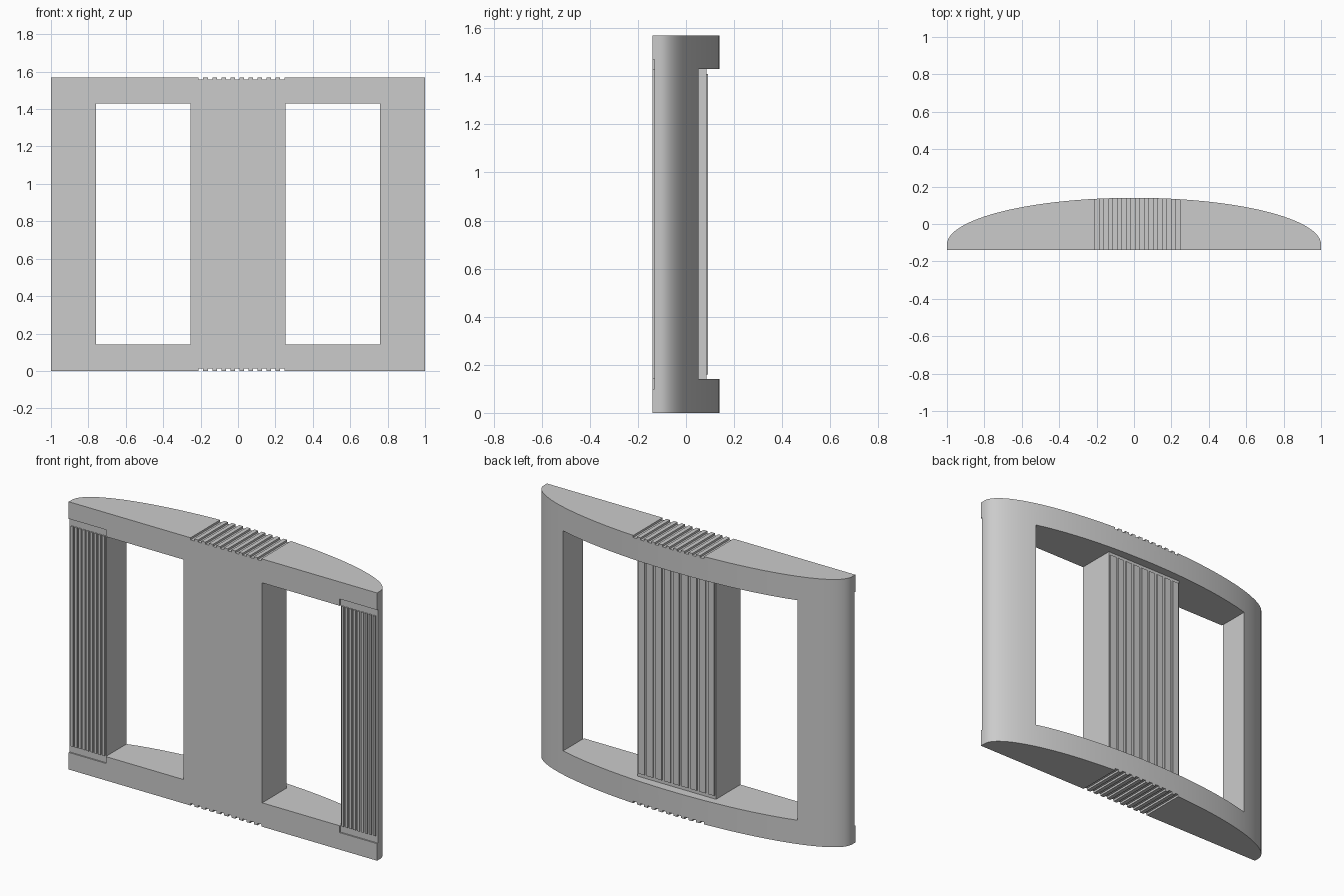
import bpy, bmesh, math

cube = bpy.data.objects.get("Cube")
if cube:
    bpy.data.objects.remove(cube, do_unlink=True)

HEIGHT = 1.57
BACK, FRONT = 0.14, -0.14
RAIL = 0.14          # rail height
WINDOW = 0.76        # outer edge of the openings
BAR = 0.255          # half width of the centre bar
BAR_BACK = 0.086

grey = bpy.data.materials.new("plain grey")
grey.use_nodes = True
grey.diffuse_color = (0.6, 0.6, 0.6, 1)
grey.node_tree.nodes["Principled BSDF"].inputs["Base Color"].default_value = (0.6, 0.6, 0.6, 1)


def make_object(name, bm):
    bmesh.ops.recalc_face_normals(bm, faces=bm.faces)
    mesh = bpy.data.meshes.new(name)
    bm.to_mesh(mesh)
    bm.free()
    mesh.materials.append(grey)
    obj = bpy.data.objects.new(name, mesh)
    bpy.context.collection.objects.link(obj)
    return obj


def prism(name, outline, z0, z1):
    """Extrude an xy outline from z0 to z1."""
    bm = bmesh.new()
    face = bm.faces.new([bm.verts.new((x, y, z0)) for x, y in outline])
    top = bmesh.ops.extrude_face_region(bm, geom=[face])["geom"]
    verts = [v for v in top if isinstance(v, bmesh.types.BMVert)]
    bmesh.ops.translate(bm, verts=verts, vec=(0, 0, z1 - z0))
    return make_object(name, bm)


def boxes(name, spans):
    """Several boxes in one mesh, each given as x, y and z ranges."""
    bm = bmesh.new()
    for ranges in spans:
        verts = bmesh.ops.create_cube(bm, size=1)["verts"]
        for v in verts:
            v.co = [(a + b) / 2 + c * (b - a) for c, (a, b) in zip(v.co, ranges)]
    return make_object(name, bm)


def activate(obj):
    bpy.ops.object.select_all(action="DESELECT")
    obj.select_set(True)
    bpy.context.view_layer.objects.active = obj


def cut(obj, cutter):
    mod = obj.modifiers.new("cut", "BOOLEAN")
    mod.operation = "DIFFERENCE"
    mod.solver = "EXACT"
    mod.object = cutter
    activate(obj)
    bpy.ops.object.modifier_apply(modifier=mod.name)
    bpy.data.objects.remove(cutter, do_unlink=True)


# Buckle body: flat front, bowed back
STEPS = 64
SHOULDER = -0.11
arc = [(math.cos(math.pi * i / STEPS),
        SHOULDER + (BACK - SHOULDER) * math.sin(math.pi * i / STEPS))
       for i in range(STEPS + 1)]
body = prism("buckle_frame", [(-1, FRONT), (1, FRONT)] + arc, 0, HEIGHT)

# Both strap openings, joined behind the set-back centre bar
half = [(WINDOW, 0.5), (WINDOW, -0.5), (BAR, -0.5), (BAR, BAR_BACK)]
window = half + [(-x, y) for x, y in reversed(half)]
cut(body, prism("window_cutter", window, RAIL, HEIGHT - RAIL))

# Shallow recesses on the front of the side bars
DEPTH = 0.008
cut(body, boxes("recess_cutter", [
    (sorted((s * (WINDOW - 0.002), s * 1.1)), (-0.3, FRONT + DEPTH), (0.1, HEIGHT - 0.1))
    for s in (-1, 1)]))

# Grip grooves across the top and bottom edges
GROOVE = 0.0242
starts = [-0.21 + 2 * GROOVE * i for i in range(10)]
cut(body, boxes("groove_cutter", [
    ((x, x + GROOVE), (-0.4, 0.4), z)
    for x in starts for z in ((-0.1, 0.012), (HEIGHT - 0.012, HEIGHT + 0.1))]))

activate(body)
bpy.ops.object.shade_smooth_by_angle(angle=math.radians(25))

# Fine upright ribs in the side recesses
for side, sign in (("left", 1), ("right", -1)):
    ribs = []
    for i in range(9):
        x = sign * (0.776 + 0.0255 * i)
        ribs.append(((x - 0.0075, x + 0.0075), (FRONT, FRONT + DEPTH + 0.004),
                     (RAIL, HEIGHT - RAIL)))
    boxes(side + "_bar_ribs", ribs)

# Broad upright ribs on the back of the centre bar
PITCH = 2 * BAR / 9
boxes("centre_bar_ribs", [
    ((-BAR + PITCH * i + 0.008, -BAR + PITCH * (i + 1) - 0.008),
     (BAR_BACK - 0.005, 0.092), (0.16, HEIGHT - 0.16))
    for i in range(9)])
